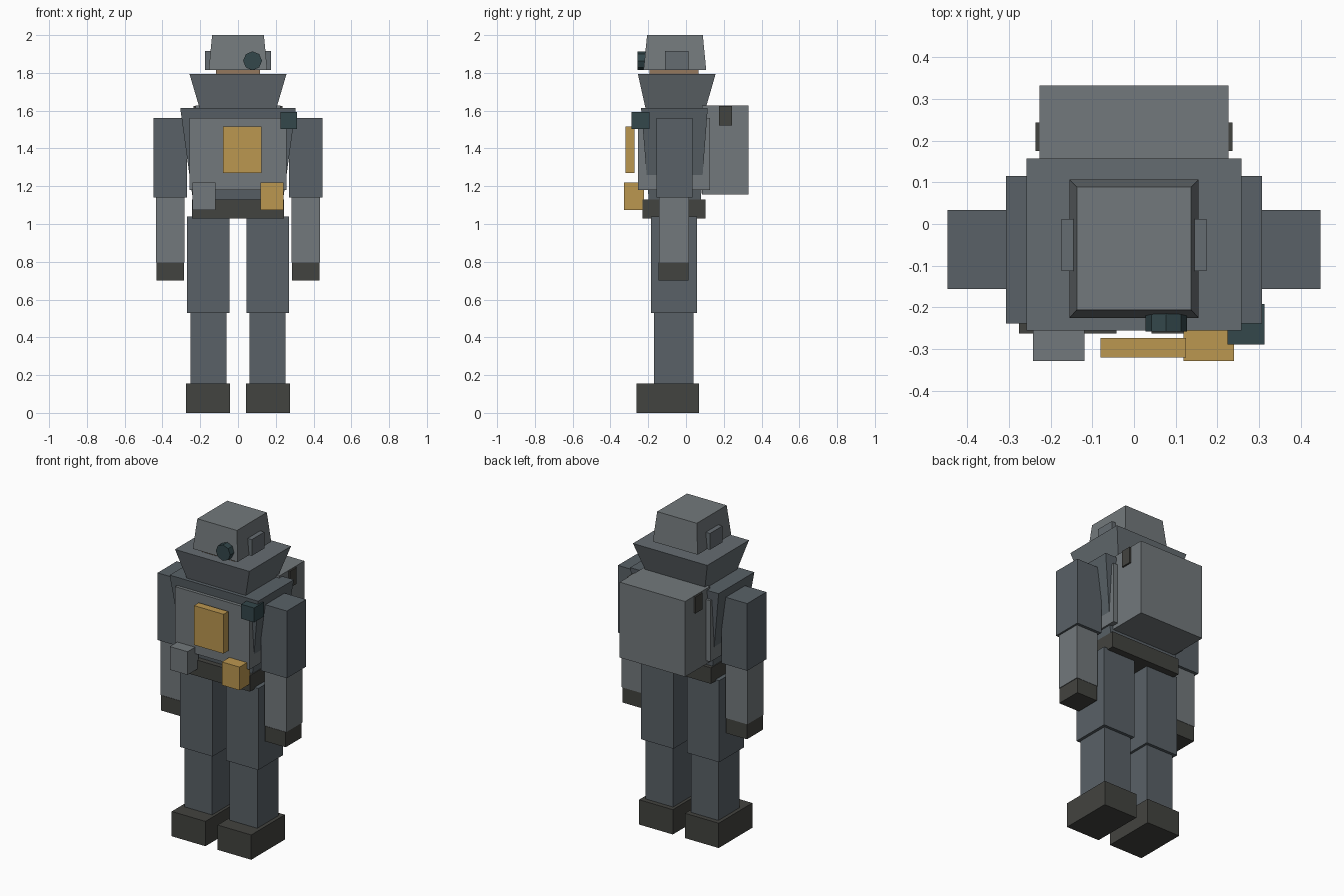
import bpy, bmesh, math
from mathutils import Matrix

if "Cube" in bpy.data.objects:
    bpy.data.objects.remove(bpy.data.objects["Cube"])


def material(name, rgb):
    m = bpy.data.materials.new(name)
    m.diffuse_color = (*rgb, 1)
    m.use_nodes = True
    m.node_tree.nodes["Principled BSDF"].inputs["Base Color"].default_value = m.diffuse_color
    return m


LIGHT = material("light_grey", (0.17, 0.19, 0.20))
MID = material("mid_grey", (0.13, 0.15, 0.165))
DARK = material("slate_grey", (0.10, 0.12, 0.135))
BLACK = material("dark_rubber", (0.055, 0.056, 0.05))
GOLD = material("gold", (0.50, 0.31, 0.08))
TEAL = material("dark_teal", (0.033, 0.063, 0.07))
SKIN = material("skin", (0.30, 0.19, 0.11))


def finish(name, bm, mat):
    bmesh.ops.recalc_face_normals(bm, faces=bm.faces)
    me = bpy.data.meshes.new(name)
    bm.to_mesh(me)
    bm.free()
    me.materials.append(mat)
    ob = bpy.data.objects.new(name, me)
    bpy.context.collection.objects.link(ob)
    return ob


def block(name, x, y, z, mat, top_x=None, top_y=None):
    """Box from (min, max) ranges; optional other ranges for the top face."""
    bm = bmesh.new()
    bmesh.ops.create_cube(bm, size=1)
    for v in bm.verts:
        up = v.co.z > 0
        rx = top_x if up and top_x else x
        ry = top_y if up and top_y else y
        v.co = (rx[v.co.x > 0], ry[v.co.y > 0], z[up])
    return finish(name, bm, mat)


def pair(name, x, y, z, mat):
    """Same box on both sides of the body."""
    block(name + "_left", x, y, z, mat)
    block(name + "_right", (-x[1], -x[0]), y, z, mat)


# Legs
pair("boot", (0.042, 0.275), (-0.262, 0.07), (0, 0.155), BLACK)
pair("shin", (0.061, 0.252), (-0.169, 0.04), (0.155, 0.53), DARK)
pair("thigh", (0.046, 0.27), (-0.185, 0.058), (0.53, 1.04), DARK)

# Arms
pair("upper_arm", (0.27, 0.447), (-0.156, 0.034), (1.14, 1.56), DARK)
pair("forearm", (0.283, 0.435), (-0.143, 0.016), (0.795, 1.14), LIGHT)
pair("glove", (0.287, 0.431), (-0.145, 0.014), (0.70, 0.795), BLACK)

# Body
block("belt", (-0.244, 0.244), (-0.23, 0.102), (1.03, 1.13), BLACK)
block("torso", (-0.235, 0.235), (-0.195, 0.076), (1.10, 1.615), DARK,
      (-0.306, 0.306), (-0.238, 0.115))
block("chest_armour", (-0.257, 0.257), (-0.254, 0.126), (1.18, 1.562), LIGHT)
block("collar", (-0.204, 0.204), (-0.215, 0.105), (1.615, 1.795), MID,
      (-0.257, 0.257), (-0.255, 0.157))

# Head
block("neck", (-0.117, 0.117), (-0.193, 0.066), (1.75, 1.85), SKIN)
block("helmet", (-0.155, 0.155), (-0.225, 0.107), (1.815, 2.0), LIGHT,
      (-0.137, 0.137), (-0.206, 0.089))
pair("ear_piece", (0.125, 0.174), (-0.112, 0.012), (1.815, 1.917), MID)

# Eight-sided lens on the face
bm = bmesh.new()
bmesh.ops.create_cone(bm, cap_ends=True, segments=8, radius1=0.05, radius2=0.05,
                      depth=0.05,
                      matrix=Matrix.Translation((0.077, -0.233, 1.864))
                      @ Matrix.Rotation(math.pi / 2, 4, 'X'))
finish("eye_lens", bm, TEAL)

# Chest gear and pouches
block("chest_panel", (-0.08, 0.124), (-0.32, -0.273), (1.27, 1.516), GOLD)
block("shoulder_radio", (0.224, 0.313), (-0.289, -0.192), (1.504, 1.594), TEAL)
block("gold_pouch", (0.118, 0.24), (-0.328, -0.222), (1.075, 1.22), GOLD)
block("grey_pouch", (-0.242, -0.119), (-0.328, -0.222), (1.075, 1.22), LIGHT)

# Backpack with a dark bar through its upper sides
block("backpack", (-0.226, 0.226), (0.085, 0.332), (1.157, 1.628), LIGHT)
block("backpack_bar", (-0.236, 0.236), (0.175, 0.243), (1.522, 1.625), BLACK)
